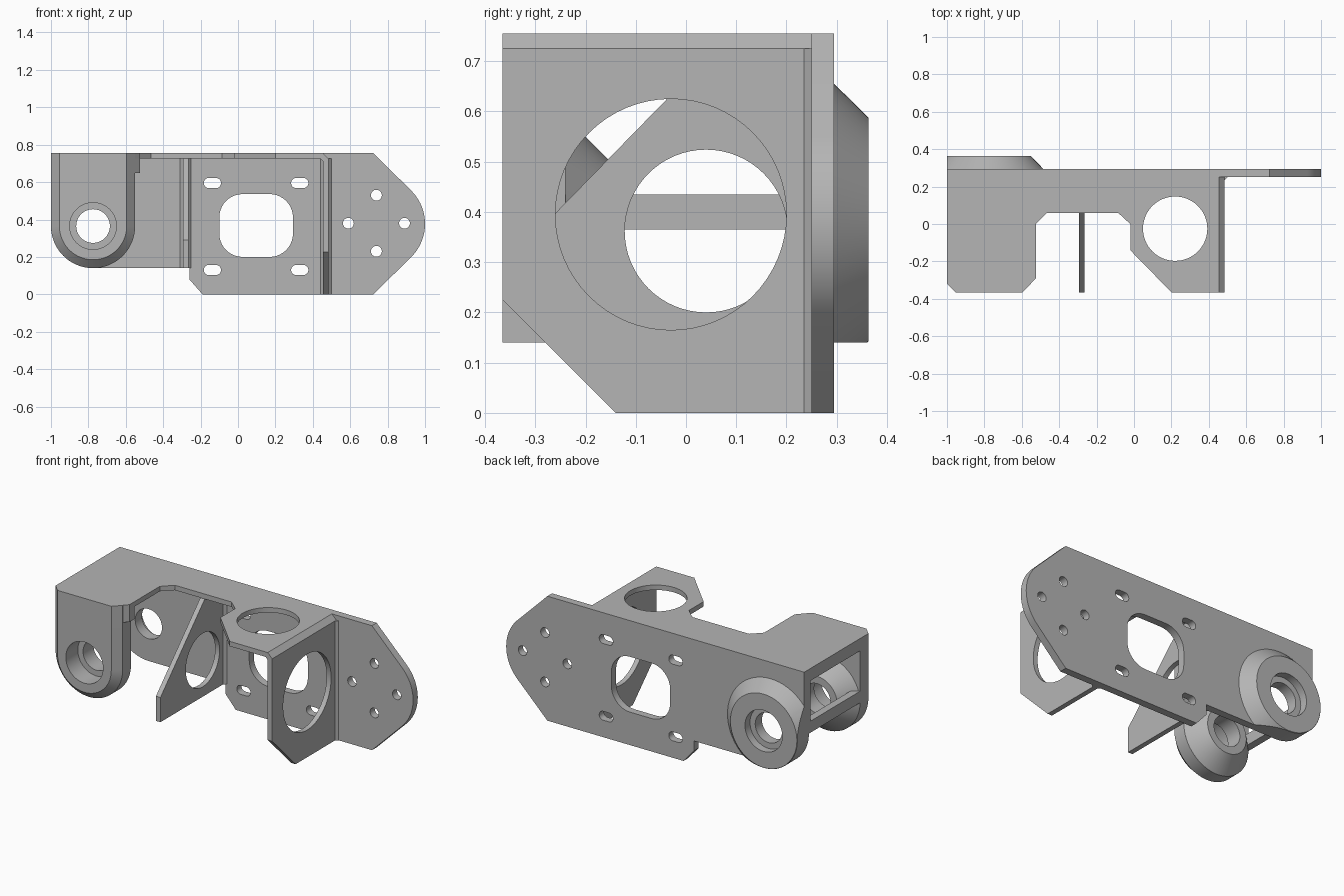
import bpy, bmesh
from math import sin, cos, pi, radians

old = bpy.data.objects.get("Cube")
if old:
    bpy.data.objects.remove(old, do_unlink=True)

grey = bpy.data.materials.new("machined_grey")
grey.use_nodes = True
colour = (0.46, 0.46, 0.46, 1)
grey.diffuse_color = colour
grey.node_tree.nodes["Principled BSDF"].inputs["Base Color"].default_value = colour


def place(axis, u, v, d):
    return {"x": (d, u, v), "y": (u, d, v), "z": (u, v, d)}[axis]


def loft(name, axis, rings):
    """Skin a stack of equal outlines, given as (depth, points), and cap both ends."""
    bm = bmesh.new()
    rows = [[bm.verts.new(place(axis, u, v, d)) for u, v in pts] for d, pts in rings]
    for low, high in zip(rows, rows[1:]):
        for i in range(len(low)):
            j = (i + 1) % len(low)
            bm.faces.new((low[i], low[j], high[j], high[i]))
    bm.faces.new(rows[0])
    bm.faces.new(rows[-1])
    bmesh.ops.recalc_face_normals(bm, faces=bm.faces)
    mesh = bpy.data.meshes.new(name)
    bm.to_mesh(mesh)
    bm.free()
    mesh.materials.append(grey)
    obj = bpy.data.objects.new(name, mesh)
    bpy.context.collection.objects.link(obj)
    return obj


def prism(name, axis, pts, a, b):
    return loft(name, axis, [(a, pts), (b, pts)])


def arc(u, v, r, start, end, n=24):
    angles = [radians(start + (end - start) * i / n) for i in range(n + 1)]
    return [(u + r * cos(t), v + r * sin(t)) for t in angles]


def circle(u, v, r, n=64):
    return arc(u, v, r, 0, 360, n)[:-1]


def rounded(u, v, w, h, r):
    """Rectangle with half sizes w and h and round corners."""
    pts = []
    for k, (su, sv) in enumerate([(1, 1), (-1, 1), (-1, -1), (1, -1)]):
        pts += arc(u + su * (w - r), v + sv * (h - r), r, 90 * k, 90 * k + 90, 10)
    return pts


def combine(obj, cutter, operation="DIFFERENCE"):
    cutter.hide_render = True
    mod = obj.modifiers.new("cut", "BOOLEAN")
    mod.operation = operation
    mod.solver = "EXACT"
    mod.object = cutter
    bpy.context.view_layer.objects.active = obj
    bpy.ops.object.modifier_apply(modifier=mod.name)
    bpy.data.objects.remove(cutter, do_unlink=True)


def cut(obj, axis, pts, a, b):
    combine(obj, prism("cutter", axis, pts, a, b))


BX, BZ = -0.775, 0.365       # axis of the two bosses
BACK, FACE = 0.295, 0.25     # rear and front faces of the back plate
TOP, UNDER = 0.755, 0.725    # top plate

# Back plate with rounded nose and rounded boss corner
back_outline = ([(-1, TOP), (0.724, TOP)] + arc(0.75, 0.377, 0.25, 45, -45)
                + [(0.724, 0), (-0.19, 0), (-0.26, 0.08), (-0.26, 0.14)]
                + arc(BX, BZ, 0.225, 270, 180))
back_plate = prism("back_plate", "y", back_outline, FACE, BACK)
cut(back_plate, "y", rounded(0.097, 0.368, 0.197, 0.168, 0.125), 0.2, 0.4)
for x in (-0.137, 0.33):
    for z in (0.13, 0.595):
        cut(back_plate, "y", rounded(x, z, 0.046, 0.027, 0.0265), 0.2, 0.4)
for x, z in ((0.74, 0.53), (0.74, 0.23), (0.59, 0.38), (0.89, 0.38)):
    cut(back_plate, "y", circle(x, z, 0.029, 32), 0.2, 0.4)
cut(back_plate, "y", circle(BX, BZ, 0.09), 0.2, 0.4)

# Conical rear boss trimmed by the plate outline
rear_boss = loft("rear_boss", "y", [(BACK, circle(BX, BZ, 0.29)),
                                    (0.363, circle(BX, BZ, 0.223))])
combine(rear_boss, prism("trim", "y", back_outline, 0.2, 0.45), "INTERSECT")
cut(rear_boss, "y", circle(BX, BZ, 0.09), 0.2, 0.45)
cut(rear_boss, "y", circle(BX, BZ, 0.125), 0.315, 0.45)

# Top plate with its notch and round opening
top_plate = prism("top_plate", "z", [
    (-1, FACE), (-1, -0.32), (-0.955, -0.365), (-0.595, -0.365), (-0.525, -0.29),
    (-0.525, 0), (-0.465, 0.06), (-0.085, 0.06), (-0.02, 0), (-0.02, -0.14),
    (0.2, -0.365), (0.455, -0.365), (0.455, FACE)], UNDER, TOP)
cut(top_plate, "z", circle(0.22, -0.025, 0.172), 0.6, 0.9)
prism("top_edge_bevel", "y", [(0.455, UNDER), (0.485, UNDER), (0.455, TOP)], -0.365, FACE)

# Left wall with a large round opening
left_wall = prism("left_wall", "x", [
    (-0.365, 0.225), (-0.14, 0), (FACE, 0), (FACE, UNDER), (-0.365, UNDER)], 0.455, 0.485)
cut(left_wall, "x", circle(-0.03, 0.395, 0.23), 0.4, 0.6)

# Middle triangular rib
middle_rib = prism("middle_rib", "x", [
    (-0.365, 0.14), (-0.365, 0.29), (0.06, UNDER), (FACE, UNDER), (FACE, 0.14)],
    -0.295, -0.265)
cut(middle_rib, "x", circle(0.04, 0.362, 0.162), -0.4, -0.2)

# Bend fillets where walls meet the plates
for name, x, side, low in (("wall_outer", 0.485, 1, 0), ("wall_inner", 0.455, -1, 0),
                           ("rib_left", -0.265, 1, 0.14), ("rib_right", -0.295, -1, 0.14)):
    prism(name + "_fillet", "z", [(x, FACE), (x + side * 0.015, FACE), (x, FACE - 0.015)],
          low, UNDER)
prism("wall_top_fillet", "y", [(0.455, UNDER), (0.44, UNDER), (0.455, 0.71)], -0.365, FACE)


# Front lug: round-bottomed block with a bevelled face
def lug_outline(r):
    return [(BX + r, TOP)] + arc(BX, BZ, r, 0, -180, 40) + [(BX - r, TOP)]


front_lug = loft("front_lug", "y", [(-0.365, lug_outline(0.18)), (-0.32, lug_outline(0.225)),
                                    (-0.24, lug_outline(0.225))])
front_boss = loft("front_boss", "y", [(-0.24, circle(BX, BZ, 0.225)),
                                      (-0.15, circle(BX, BZ, 0.135))])
for part in (front_lug, front_boss):
    cut(part, "y", circle(BX, BZ, 0.09), -0.5, 0)
cut(front_lug, "y", circle(BX, BZ, 0.125), -0.5, -0.25)
prism("lug_corner_rib", "z", [(-0.55, -0.315), (-0.525, -0.29), (-0.525, -0.24),
                              (-0.55, -0.24)], 0.65, UNDER)

# Right end frame with its window
right_frame = prism("right_frame", "x", [
    (-0.24, BZ), (FACE, BZ), (FACE, UNDER), (-0.24, UNDER)], -1, -0.955)
cut(right_frame, "x", [(-0.3, 0.435), (0.235, 0.435), (0.235, 0.68), (-0.3, 0.68)], -1.1, -0.9)

# Smooth the round surfaces and keep the edges sharp
bpy.ops.object.select_all(action="DESELECT")
for obj in bpy.context.scene.objects:
    if obj.type == "MESH":
        obj.select_set(True)
        bpy.context.view_layer.objects.active = obj
bpy.ops.object.shade_smooth_by_angle(angle=radians(25))
